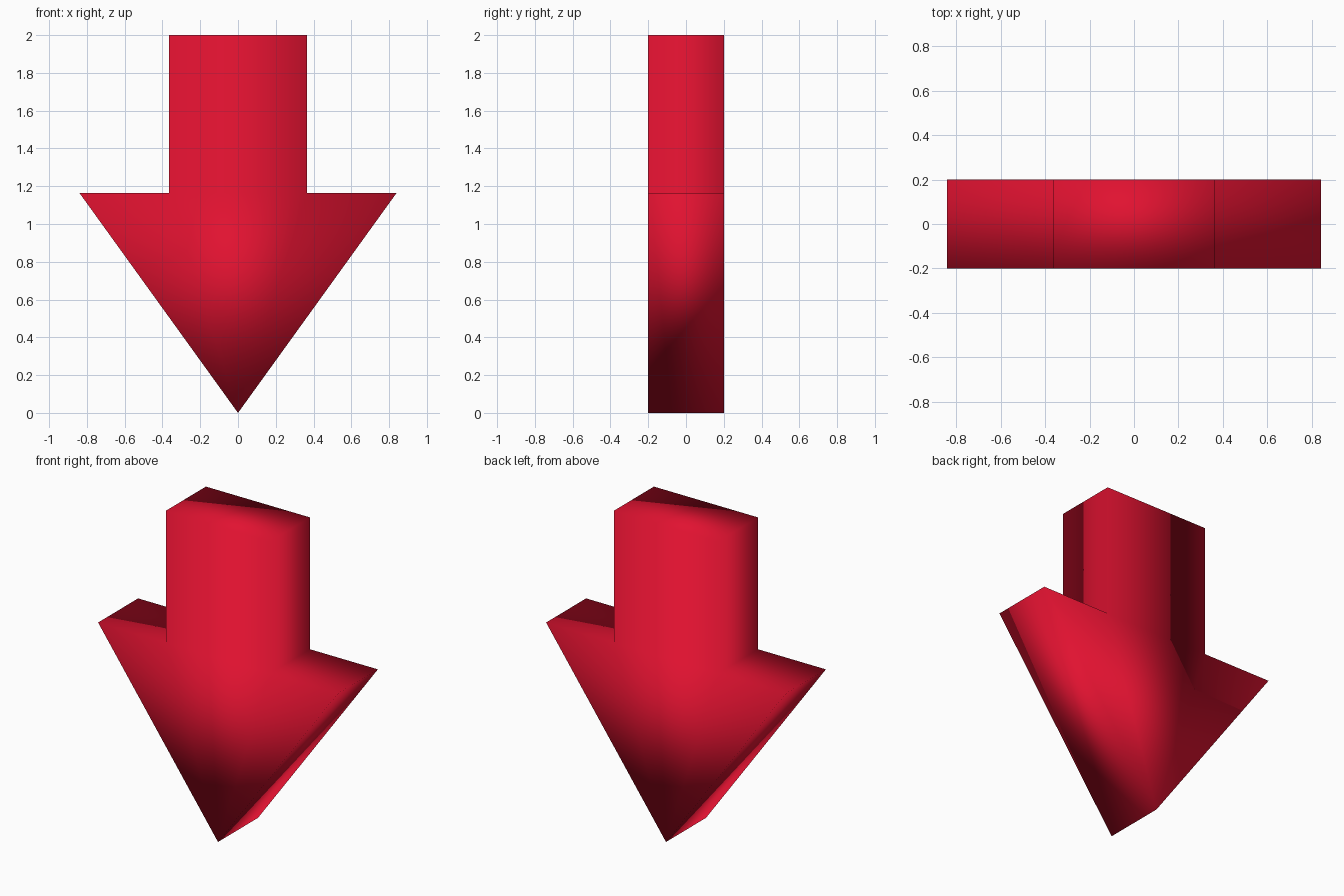
import bpy
import bmesh

if "Cube" in bpy.data.objects:
    bpy.data.objects.remove(bpy.data.objects["Cube"], do_unlink=True)

# Single red material
red = bpy.data.materials.new("crimson red")
red.use_nodes = True
colour = (0.75, 0.006, 0.03, 1.0)
red.diffuse_color = colour
red.node_tree.nodes["Principled BSDF"].inputs["Base Color"].default_value = colour

# Right half of the outline (x, z) is mirrored to close the arrow profile
HALF_DEPTH = 0.2
half = [(0.84, 1.165), (0.365, 1.165), (0.365, 2.0)]
outline = [(0.0, 0.0)] + half + [(-x, z) for x, z in reversed(half)]

# Front face, extruded towards the back
bm = bmesh.new()
front = bm.faces.new([bm.verts.new((x, -HALF_DEPTH, z)) for x, z in outline])
extruded = bmesh.ops.extrude_face_region(bm, geom=[front], use_keep_orig=True)
back_verts = [v for v in extruded["geom"] if isinstance(v, bmesh.types.BMVert)]
bmesh.ops.translate(bm, verts=back_verts, vec=(0, 2 * HALF_DEPTH, 0))
bmesh.ops.recalc_face_normals(bm, faces=bm.faces)

# Soft shading runs across every edge of the solid
for face in bm.faces:
    face.smooth = True

mesh = bpy.data.meshes.new("down_arrow")
bm.to_mesh(mesh)
bm.free()
mesh.materials.append(red)
arrow = bpy.data.objects.new("down_arrow", mesh)
bpy.context.collection.objects.link(arrow)
